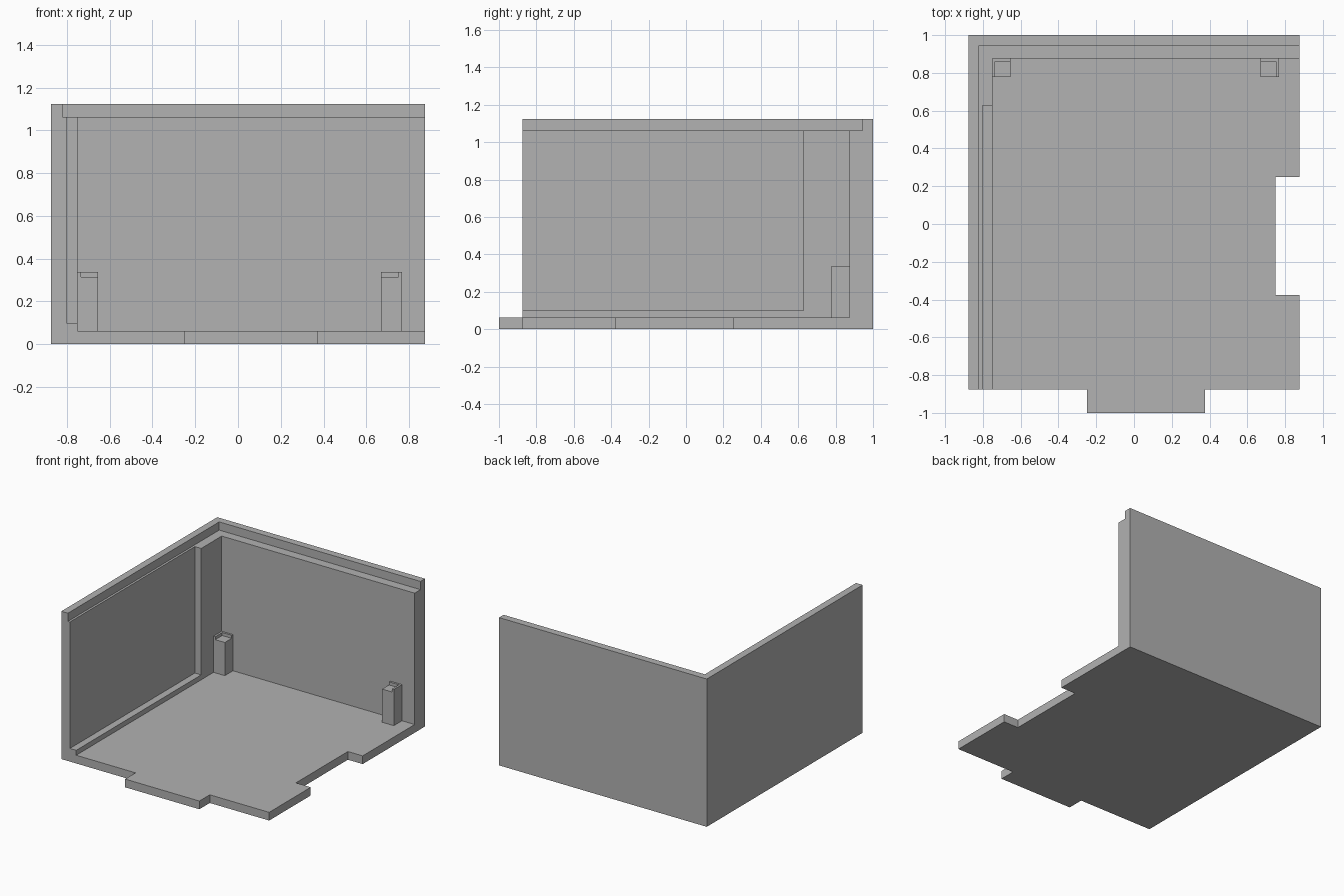
import bpy
import bmesh

if "Cube" in bpy.data.objects:
    bpy.data.objects.remove(bpy.data.objects["Cube"], do_unlink=True)

grey = bpy.data.materials.new("plain grey")
grey.use_nodes = True
colour = (0.445, 0.445, 0.445, 1)
grey.diffuse_color = colour
grey.node_tree.nodes["Principled BSDF"].inputs["Base Color"].default_value = colour

W, D, T = 0.875, 1.0, 0.125      # half width, half depth, wall thickness
FLOOR, TOP = 0.0625, 1.125
FRONT = -D + T
LIP_Z = TOP - FLOOR


def prism(name, outline, z0, z1):
    """Extrude a counter-clockwise outline from z0 up to z1."""
    bm = bmesh.new()
    base = bm.faces.new([bm.verts.new((x, y, z0)) for x, y in outline])
    top = bmesh.ops.extrude_face_region(bm, geom=[base], use_keep_orig=True)
    for v in top["geom"]:
        if isinstance(v, bmesh.types.BMVert):
            v.co.z = z1
    bmesh.ops.recalc_face_normals(bm, faces=bm.faces[:])
    mesh = bpy.data.meshes.new(name)
    bm.to_mesh(mesh)
    bm.free()
    mesh.materials.append(grey)
    ob = bpy.data.objects.new(name, mesh)
    bpy.context.collection.objects.link(ob)
    return ob


def box(name, x0, x1, y0, y1, z0, z1):
    return prism(name, [(x0, y0), (x1, y0), (x1, y1), (x0, y1)], z0, z1)


def cut(target, cutter):
    """Subtract the cutter from the target and discard it."""
    cutter.hide_render = True
    mod = target.modifiers.new("cut", "BOOLEAN")
    mod.operation = "DIFFERENCE"
    mod.solver = "EXACT"
    mod.object = cutter
    bpy.context.view_layer.objects.active = target
    bpy.ops.object.modifier_apply(modifier=mod.name)
    bpy.data.objects.remove(cutter, do_unlink=True)


# Floor with a front tab and a notch in the side
prism("floor", [
    (-W, FRONT), (-0.25, FRONT), (-0.25, -D), (0.375, -D), (0.375, FRONT),
    (W, FRONT), (W, -0.375), (W - T, -0.375), (W - T, 0.25), (W, 0.25),
    (W, D), (-W, D)], 0, FLOOR)

# L-shaped walls with a stepped rim and a recessed side panel
walls = prism("walls", [
    (-W, FRONT), (-W + T, FRONT), (-W + T, D - T), (W, D - T),
    (W, D), (-W, D)], FLOOR, TOP)
cut(walls, box("rim_cutter", -0.82, 1.2, -1.2, 0.945, LIP_Z, 1.3))
cut(walls, box("panel_cutter", -0.803, -0.6, -1.2, 0.628, 0.1, 1.2))

# Corner posts, each with a shallow seat left open to the front and inside
POST_TOP, SEAT_Z, BACK, NEAR = 0.338, 0.315, D - T, 0.777
right_post = box("right_post", -W + T, -0.655, NEAR, BACK, FLOOR, POST_TOP)
cut(right_post, box("seat_cutter", -0.735, -0.5, 0.6, 0.86, SEAT_Z, 0.5))
left_post = box("left_post", 0.67, 0.768, NEAR, BACK, FLOOR, POST_TOP)
cut(left_post, box("seat_cutter", 0.5, 0.752, 0.6, 0.86, SEAT_Z, 0.5))
